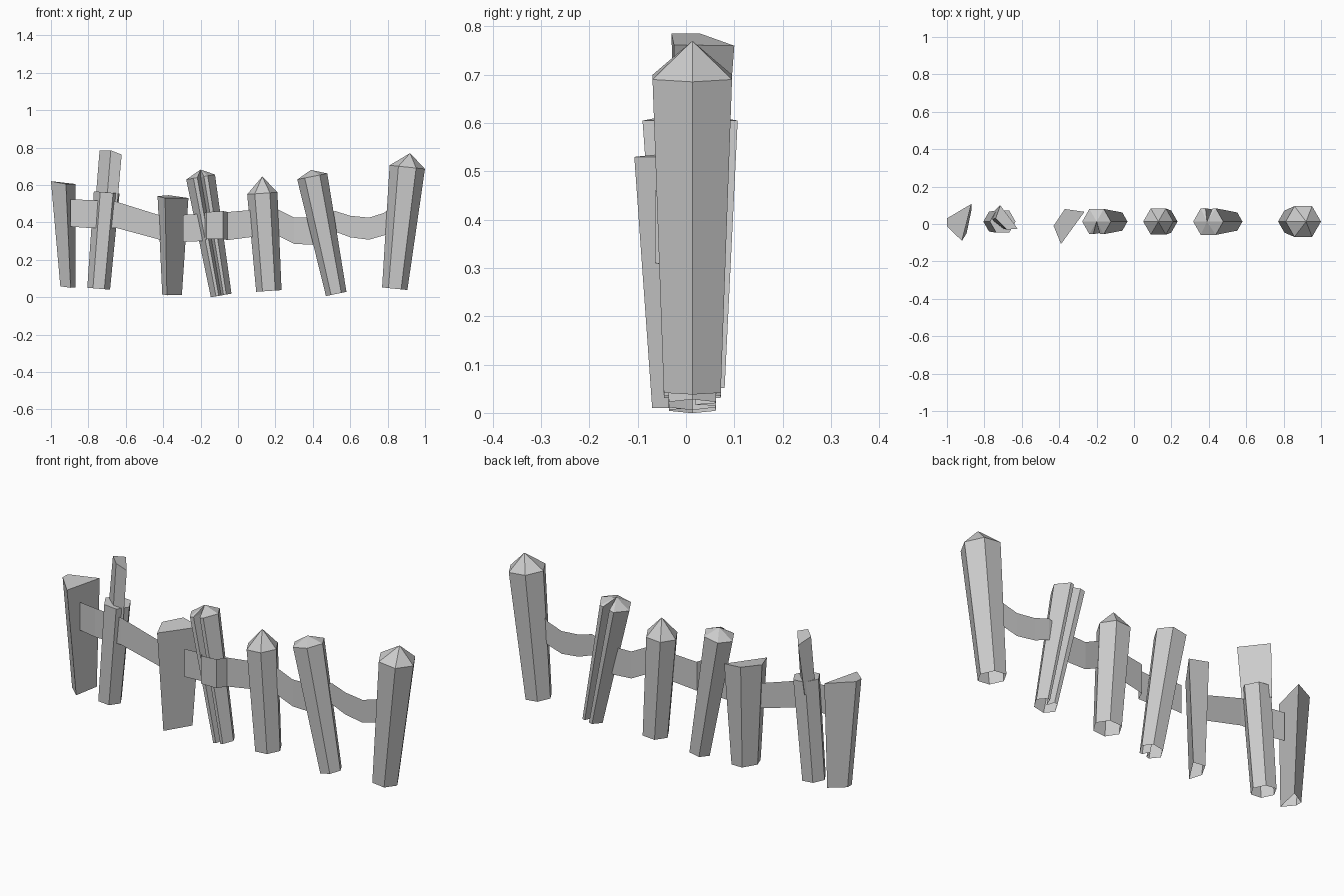
import bpy, bmesh
from math import sin, cos, atan2, radians

if "Cube" in bpy.data.objects:
    bpy.data.objects.remove(bpy.data.objects["Cube"])

Y0 = 0.013  # centre line of the fence


def finish(name, bm, smooth=False):
    bmesh.ops.recalc_face_normals(bm, faces=bm.faces[:])
    me = bpy.data.meshes.new(name)
    bm.to_mesh(me)
    bm.free()
    for p in me.polygons:
        p.use_smooth = smooth
    ob = bpy.data.objects.new(name, me)
    bpy.context.collection.objects.link(ob)
    return ob


def loft(name, low, high, apex=None):
    """Open-bottomed tapered prism, capped flat or with a point."""
    bm = bmesh.new()
    a = [bm.verts.new(p) for p in low]
    b = [bm.verts.new(p) for p in high]
    n = len(a)
    for i in range(n):
        j = (i + 1) % n
        bm.faces.new((a[i], a[j], b[j], b[i]))
    if apex:
        t = bm.verts.new(apex)
        for i in range(n):
            bm.faces.new((b[i], b[(i + 1) % n], t))
    else:
        bm.faces.new(b)
    return finish(name, bm)


HEX = [(60 * i, 1.0) for i in range(6)]
FRONT_SPLIT = HEX[:5] + [(255, .89), (272, .1), (285, .89)] + HEX[5:]
BACK_SPLIT = HEX[:2] + [(72, .89), (86, .1), (102, .89)] + HEX[2:]


def ring(c, r, lean, shape):
    """Polar outline placed square to the leaning axis."""
    out = []
    for a, k in shape:
        px, py = r * k * cos(radians(a)), r * k * sin(radians(a))
        out.append((c[0] + px * cos(lean), Y0 + py, c[1] - px * sin(lean)))
    return out


def post(name, bottom, rb, top, rt, apex=None, shape=HEX):
    lean = atan2(top[0] - bottom[0], top[1] - bottom[1])
    tip = (apex[0], Y0, apex[1]) if apex else None
    return loft(name, ring(bottom, rb, lean, shape), ring(top, rt, lean, shape), tip)


# Pointed posts, two of them with a split running down the side
post("split_post_front", (-.09, .009), .056, (-.2, .642), .078, (-.2, .682), FRONT_SPLIT)
post("middle_post", (.165, .033), .068, (.13, .555), .081, (.13, .645))
post("split_post_back", (.525, .017), .056, (.397, .645), .082, (.39, .68), BACK_SPLIT)
post("right_end_post", (.838, .045), .068, (.905, .695), .095, (.92, .77))

# Snapped post: full stump with a tall splinter left standing
post("snapped_post", (-.745, .045), .061, (-.702, .56), .069)
splinter = [(-.74, .03, .785), (-.68, -.03, .785), (-.622, -.025, .762), (-.715, .1, .76)]
loft("snapped_post_splinter",
     [(x - .023, y * .8, .5) for x, y, z in splinter], splinter)

# Half posts with flat split faces
loft("left_end_half_post",
     [(-.95, -.005, .058), (-.95, .03, .058), (-.868, .08, .052), (-.895, -.05, .05)],
     [(-1, -.012, .62), (-1, .03, .62), (-.87, .107, .605), (-.92, -.09, .605)])
loft("centre_half_post",
     [(-.405, -.01, .015), (-.365, .06, .015), (-.3, .055, .012), (-.38, -.07, .01)],
     [(-.43, -.01, .54), (-.37, .08, .545), (-.265, .065, .53), (-.39, -.107, .53)])


def band(name, pts):
    """Thin strap from stations (x, y, z low, z high)."""
    bm = bmesh.new()
    rows = [(bm.verts.new((x, y, a)), bm.verts.new((x, y, b))) for x, y, a, b in pts]
    for p, q in zip(rows, rows[1:]):
        bm.faces.new((p[0], q[0], q[1], p[1]))
    return finish(name, bm)


# Straps tying the posts together
band("left_strap", [(-.895, -.02, .377, .522), (-.8, -.03, .37, .52), (-.65, -.03, .37, .51),
                    (-.41, -.02, .305, .435), (-.36, -.01, .3, .43)])
band("right_strap", [(-.295, -.02, .295, .44), (-.19, -.02, .3, .445), (-.168, -.064, .31, .455),
                     (-.08, -.064, .31, .46), (-.055, -.01, .305, .455), (.06, .0, .32, .465),
                     (.21, .01, .33, .47), (.3, .02, .285, .425), (.4, .025, .28, .425),
                     (.52, .03, .35, .46), (.6, .026, .32, .435), (.7, .022, .307, .425),
                     (.78, .018, .33, .45), (.83, .015, .35, .49)])
